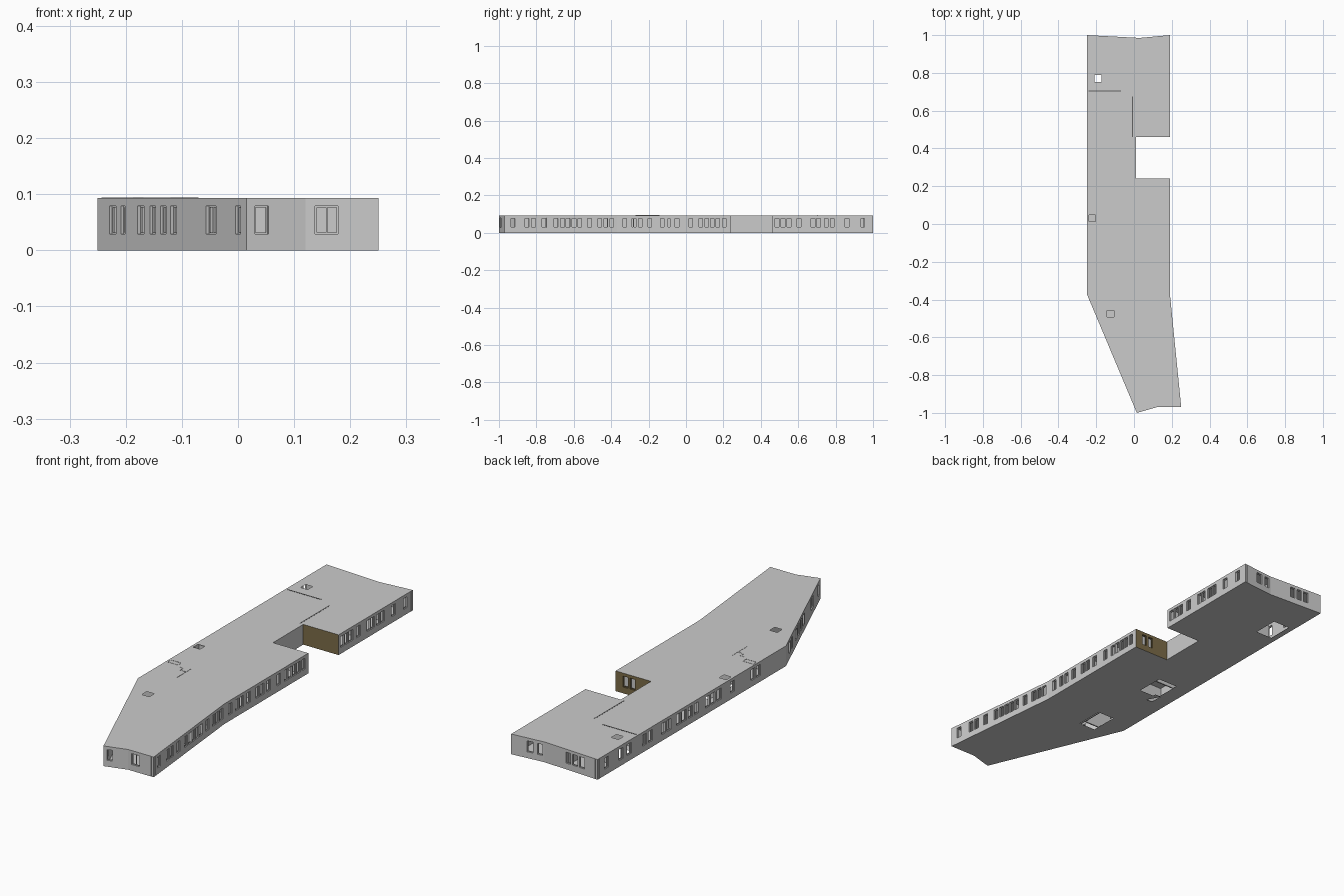
import bpy, bmesh
from mathutils import Vector

if "Cube" in bpy.data.objects:
    bpy.data.objects.remove(bpy.data.objects["Cube"])

H, SILL, HEAD, THICK = 0.093, 0.029, 0.079, 0.012


def material(name, rgb):
    m = bpy.data.materials.new(name)
    m.diffuse_color = (*rgb, 1)
    m.use_nodes = True
    m.node_tree.nodes["Principled BSDF"].inputs["Base Color"].default_value = m.diffuse_color
    return m


GREY = material("light grey plaster", (0.6, 0.6, 0.6))
BROWN = material("brown cladding", (0.2, 0.15, 0.065))
DARK = material("dark grey trim", (0.12, 0.12, 0.12))


def finish(bm, name, mat):
    me = bpy.data.meshes.new(name)
    bm.to_mesh(me)
    bm.free()
    me.materials.append(mat)
    ob = bpy.data.objects.new(name, me)
    bpy.context.collection.objects.link(ob)
    return ob


def sheet(name, outline, holes, z, up, mat):
    """Flat plate with rectangular openings (x, y, width, depth)."""
    cu = bpy.data.curves.new(name, 'CURVE')
    cu.dimensions, cu.fill_mode = '2D', 'BOTH'
    loops = [outline] + [[(x + sx * w / 2, y + sy * d / 2) for sx, sy in
                          ((-1, -1), (1, -1), (1, 1), (-1, 1))] for x, y, w, d in holes]
    for pts in loops:
        sp = cu.splines.new('POLY')
        sp.points.add(len(pts) - 1)
        for p, (x, y) in zip(sp.points, pts):
            p.co = (x, y, 0, 1)
        sp.use_cyclic_u = True
    tmp = bpy.data.objects.new(name + "_curve", cu)
    bpy.context.collection.objects.link(tmp)
    dg = bpy.context.evaluated_depsgraph_get()
    me = bpy.data.meshes.new_from_object(tmp.evaluated_get(dg))
    bpy.data.objects.remove(tmp)
    bm = bmesh.new()
    bm.from_mesh(me)
    for v in bm.verts:
        v.co.z = z
    bm.normal_update()
    for f in bm.faces:
        if (f.normal.z > 0) != up:
            f.normal_flip()
    ob = finish(bm, name, mat)
    ob.data.materials.clear()
    ob.data.materials.append(mat)
    for p in ob.data.polygons:
        p.material_index = 0


def box(bm, x0, x1, y0, y1, z0, z1):
    r = bmesh.ops.create_cube(bm, size=1)
    for v in r['verts']:
        v.co = Vector(((x0 + x1) / 2 + v.co.x * (x1 - x0),
                       (y0 + y1) / 2 + v.co.y * (y1 - y0),
                       (z0 + z1) / 2 + v.co.z * (z1 - z0)))


def wall(name, a, b, windows=(), mat=GREY):
    """Wall from a to b (outside on the right) with window holes (centre, width) along it."""
    a, b = Vector((*a, 0)), Vector((*b, 0))
    d = (b - a).normalized()
    inward = Vector((-d.y, d.x, 0))
    length = (b - a).length
    spans = sorted((max(.004, c - w / 2), min(length - .004, c + w / 2)) for c, w in windows)
    us = [0] + [u for s in spans for u in s] + [length]
    zs = [0, SILL, HEAD, H]
    P = lambda u, z, t: a + d * u + inward * t + Vector((0, 0, z))
    bm = bmesh.new()

    def quad(*ps):
        bm.faces.new([bm.verts.new(p) for p in ps])
    for i in range(len(us) - 1):
        u0, u1 = us[i], us[i + 1]
        for j in range(3):
            z0, z1 = zs[j], zs[j + 1]
            if i % 2 and j == 1:     # opening: four reveals
                T = THICK
                quad(P(u0, z0, 0), P(u1, z0, 0), P(u1, z0, T), P(u0, z0, T))
                quad(P(u0, z1, T), P(u1, z1, T), P(u1, z1, 0), P(u0, z1, 0))
                quad(P(u0, z0, 0), P(u0, z0, T), P(u0, z1, T), P(u0, z1, 0))
                quad(P(u1, z0, T), P(u1, z0, 0), P(u1, z1, 0), P(u1, z1, T))
            else:
                quad(P(u0, z0, 0), P(u1, z0, 0), P(u1, z1, 0), P(u0, z1, 0))
                quad(P(u1, z0, THICK), P(u0, z0, THICK), P(u0, z1, THICK), P(u1, z1, THICK))
    bmesh.ops.remove_doubles(bm, verts=bm.verts, dist=1e-5)
    finish(bm, name, mat)
    # window frames set back in the openings
    if spans:
        bm = bmesh.new()
        f = .003
        for u0, u1 in spans:
            bars = [(u0, u0 + f, SILL, HEAD), (u1 - f, u1, SILL, HEAD),
                    (u0, u1, SILL, SILL + f), (u0, u1, HEAD - f, HEAD)]
            if u1 - u0 > .035:
                m = (u0 + u1) / 2
                bars.append((m - f / 2, m + f / 2, SILL, HEAD))
            for x0, x1, z0, z1 in bars:
                n = len(bm.verts)
                box(bm, x0, x1, .005, .008, z0, z1)
                bm.verts.ensure_lookup_table()
                for v in bm.verts[n:]:
                    v.co = P(v.co.x, v.co.z, v.co.y)
        finish(bm, name + "_window_frames", mat)


# Floor plan, counter-clockwise
SW, S2, SE, E1 = (.015, -1), (.12, -.97), (.25, -.97), (.19, -.37)
N1, N2, N3, N4 = (.19, .24), (.01, .24), (.01, .46), (.19, .46)
NE, NM, NW, W1 = (.19, 1), (.03, .985), (-.25, 1), (-.25, -.37)
plan = [SW, S2, SE, E1, N1, N2, N3, N4, NE, NM, NW, W1]

# Roof and floor plates with stair and shaft openings
sheet("roof", plan, [(-.19, .77, .036, .036), (-.22, .03, .035, .034),
                     (-.125, -.475, .038, .036)], H, True, GREY)
sheet("floor", plan, [(-.10, -.38, .085, .13), (-.125, .02, .10, .13),
                      (-.165, -.06, .03, .06), (-.18, .75, .085, .12)], 0, False, GREY)


def along(ys, y0, scale, w):
    return [(abs(y - y0) * scale, w) for y in ys]


# Outer walls
wall("south_wall_left", SW, S2, [(.028, .025)])
wall("south_wall_right", S2, SE, [(.038, .041)])
wall("south_east_wall", SE, E1, along(
    [-.925, -.85, -.815, -.76, -.695, -.66, -.63, -.598, -.567, -.515, -.46, -.428, -.396],
    -.97, 1.005, .026))
wall("east_wall", E1, N1, along(
    [-.328, -.278, -.244, -.194, -.128, -.096, -.048, .026, .08, .11, .14, .17, .205],
    -.37, 1, .025))
wall("courtyard_south_wall", N1, N2, [(.05, .025), (.085, .025)], BROWN)
wall("courtyard_back_wall", N2, N3)
wall("courtyard_north_wall", N3, N4, (), BROWN)
wall("north_east_wall", N4, NE, along(
    [.487, .519, .551, .605, .68, .708, .75, .782, .86, .945], .46, 1, .027))
wall("north_wall_right", NE, NM, [(.09, .03), (.138, .025)])
wall("north_wall_left", NM, NW, [(.125, .026), (.16, .026), (.197, .026)])
wall("west_wall", NW, W1, along(
    [.935, .83, .77, .66, .615, .52, .48, .41, .37, .325, .28, .20, .16, .115, .02, -.13, -.17],
    1, 1, .03))
wall("south_west_wall", W1, SW, [((x + .25) * 2.58, w) for x, w in
     ((-.223, .03), (-.205, .018), (-.173, .03), (-.152, .026), (-.133, .026),
      (-.115, .026), (-.048, .045), (0, .022))])

# Inner corridor walls and room dividers
bm = bmesh.new()
for x, y0, y1 in ((-.065, -.78, .95), (-.005, -.9, .24), (-.005, .46, .95)):
    box(bm, x - .003, x + .003, y0, y1, .001, H - .001)
for y in (-.8, -.62, -.42, -.28, -.1, .06, .22, .47, .65, .84):
    if y != -.8:
        left = -.24 if y > -.37 else -.235 + (-.37 - y) * .42
        if left < -.07:
            box(bm, left, -.065, y - .003, y + .003, .001, H - .001)
    box(bm, -.005, .18, y - .003, y + .003, .001, H - .001)
finish(bm, "inner_walls", GREY)

# Thin roof seams and the skylight rim
bm = bmesh.new()
box(bm, -.24, -.07, .702, .707, H - .001, H + .001)
box(bm, -.01, -.004, .46, .675, H - .001, H + .0005)
finish(bm, "roof_seams", DARK)
bm = bmesh.new()
for x0, x1, y0, y1 in ((-.243, -.187, -.145, -.142), (-.243, -.187, -.169, -.166),
                       (-.243, -.240, -.166, -.145), (-.19, -.187, -.166, -.145),
                       (-.168, -.150, -.182, -.180), (-.152, -.150, -.205, -.182),
                       (-.152, -.120, -.205, -.203), (-.122, -.120, -.27, -.165)):
    box(bm, x0, x1, y0, y1, H - .001, H + .001)
finish(bm, "skylight_rim", GREY)
